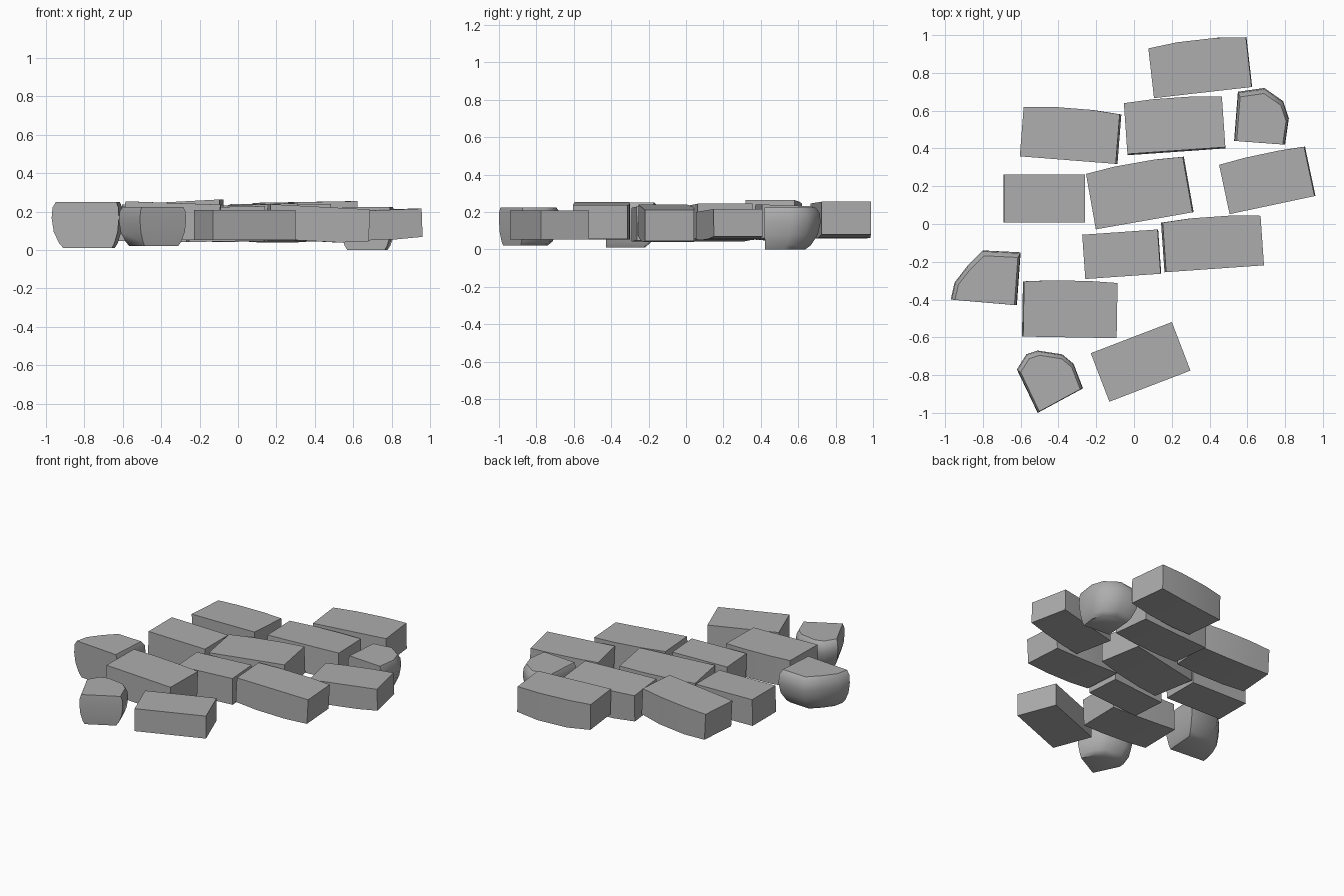
import bpy
import bmesh
from math import radians
from mathutils import Vector

cube = bpy.data.objects.get("Cube")
if cube:
    bpy.data.objects.remove(cube, do_unlink=True)

# One plain stone colour
grey = bpy.data.materials.new("stone grey")
grey.use_nodes = True
colour = (0.42, 0.42, 0.42, 1)
grey.diffuse_color = colour
grey.node_tree.nodes["Principled BSDF"].inputs["Base Color"].default_value = colour


def loft(name, rings, crease):
    """Skin a stack of closed rings, cap both ends, smooth below the crease angle."""
    bm = bmesh.new()
    loops = [[bm.verts.new(p) for p in ring] for ring in rings]
    for low, high in zip(loops, loops[1:]):
        for i in range(len(low)):
            j = (i + 1) % len(low)
            bm.faces.new((low[i], low[j], high[j], high[i]))
    bm.faces.new(loops[0])
    bm.faces.new(loops[-1])
    bmesh.ops.recalc_face_normals(bm, faces=bm.faces)
    mesh = bpy.data.meshes.new(name)
    bm.to_mesh(mesh)
    bm.free()
    mesh.shade_smooth()
    mesh.set_sharp_from_angle(angle=radians(crease))
    mesh.materials.append(grey)
    obj = bpy.data.objects.new(name, mesh)
    bpy.context.collection.objects.link(obj)
    return obj


def brick(name, centre, size, yaw, tilt=0, roll=0, bow=0.0):
    """Brick with a bowed back and a belly that lifts slightly at the ends."""
    length, width, height = (s / 2 for s in size)
    rings = []
    for t in (-1, -0.4, 0.4, 1):
        end = abs(t) == 1
        back = width - (bow if end else 0)
        base = -height + (bow if end else 0)
        rings.append([(t * length, -width, base), (t * length, back, base),
                      (t * length, back, height), (t * length, -width, height)])
    obj = loft(name, rings, 20)
    obj.location = centre
    obj.rotation_euler = (radians(roll), radians(-tilt), radians(yaw))


def rubble(name, outline, anchor, bottom, top):
    """Rounded stone whose rings shrink towards its flat front edge."""
    profile = ((0, 0.72), (0.1, 0.82), (0.35, 0.95), (0.65, 1), (0.88, 0.98), (1, 0.9))
    hub = Vector(anchor)
    rings = []
    for level, scale in profile:
        z = bottom + (top - bottom) * level
        rings.append([(*(hub + (Vector(p) - hub) * scale), z) for p in outline])
    loft(name, rings, 48)


# Long bricks, back to front
brick("back_brick", (0.35, 0.835, 0.155), (0.52, 0.28, 0.19), 6.5, tilt=1, bow=0.015)
brick("back_left_brick", (-0.335, 0.475, 0.155), (0.51, 0.275, 0.19), -4.5, tilt=3, bow=0.012)
brick("back_middle_brick", (0.215, 0.525, 0.14), (0.52, 0.28, 0.19), 4, roll=-2, bow=0.01)
brick("centre_brick", (0.03, 0.17, 0.14), (0.52, 0.31, 0.19), 10, tilt=2, bow=0.012)
brick("front_right_brick", (0.415, -0.1, 0.135), (0.52, 0.275, 0.18), 4, tilt=-3, bow=0.012)
brick("front_left_brick", (-0.34, -0.45, 0.15), (0.495, 0.3, 0.19), -1, tilt=-2, bow=0.008)

# Short bricks
brick("left_brick", (-0.475, 0.135, 0.135), (0.43, 0.255, 0.18), 0, tilt=-1)
brick("right_brick", (0.705, 0.235, 0.13), (0.46, 0.275, 0.155), 12, tilt=2, bow=0.008)
brick("inner_front_brick", (-0.065, -0.16, 0.135), (0.4, 0.235, 0.18), 4, tilt=1)
brick("front_brick", (0.035, -0.73, 0.13), (0.46, 0.275, 0.155), 21)

# Rounded stones around the edge
rubble("left_stone", [(-0.97, -0.4), (-0.95, -0.31), (-0.88, -0.22), (-0.8, -0.14),
                      (-0.6, -0.15), (-0.62, -0.43)], (-0.75, -0.42), 0.01, 0.25)
rubble("front_stone", [(-0.62, -0.77), (-0.57, -0.69), (-0.51, -0.67), (-0.38, -0.69),
                       (-0.32, -0.74), (-0.27, -0.87), (-0.51, -1)], (-0.42, -0.92), 0.02, 0.225)
rubble("back_right_stone", [(0.53, 0.44), (0.55, 0.7), (0.69, 0.72), (0.79, 0.65),
                            (0.82, 0.56), (0.8, 0.42)], (0.67, 0.43), 0, 0.225)
